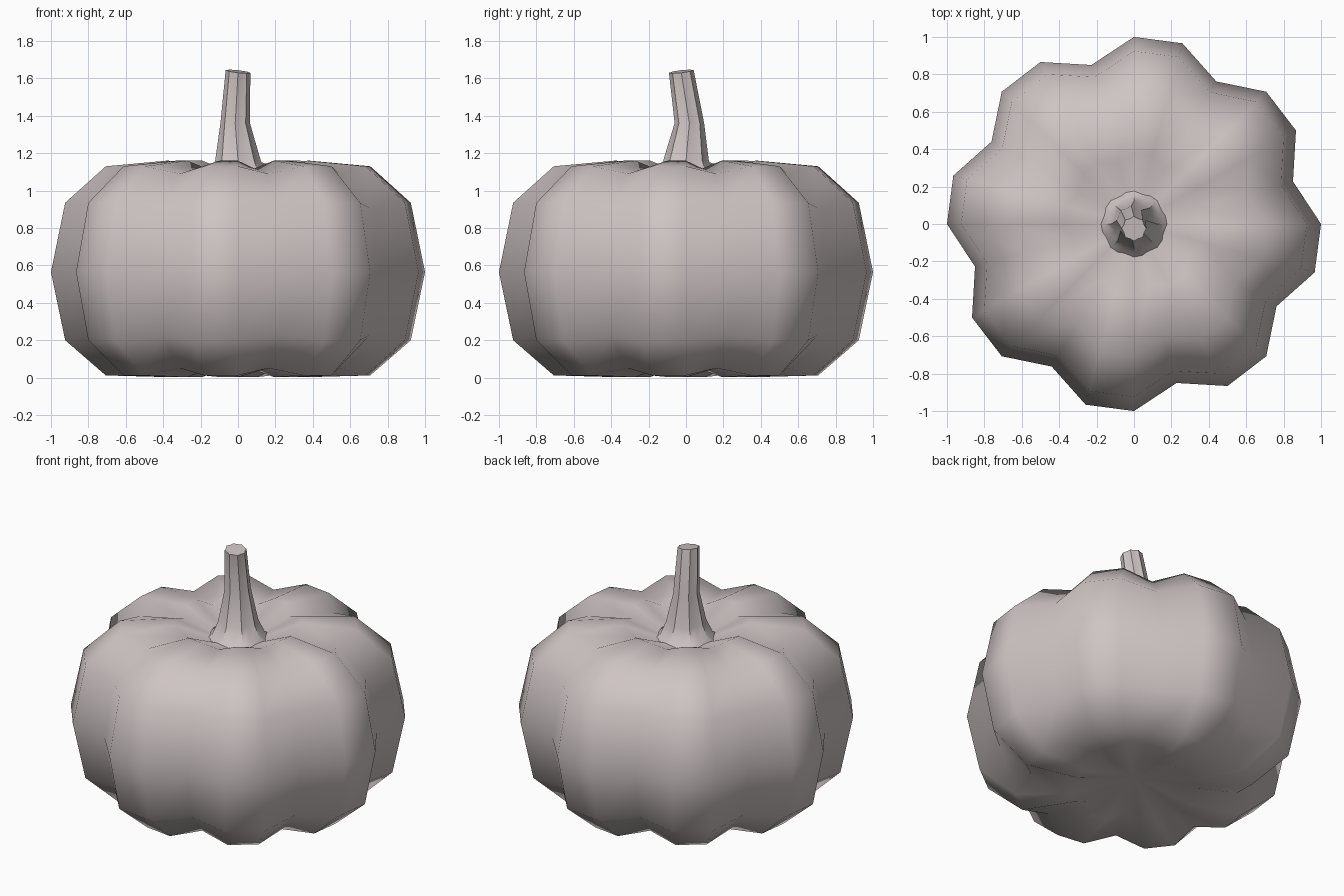
import bpy, bmesh
from math import sin, cos, radians, tau
from mathutils import Vector

cube = bpy.data.objects.get("Cube")
if cube:
    bpy.data.objects.remove(cube)

# One pale pinkish clay colour
clay = bpy.data.materials.new("pale_clay")
clay.use_nodes = True
colour = (0.62, 0.55, 0.55, 1)
clay.diffuse_color = colour
clay.node_tree.nodes["Principled BSDF"].inputs["Base Color"].default_value = colour


def bridge(bm, a, b):
    """Join two rings of equal length with quads."""
    n = len(a)
    for i in range(n):
        bm.faces.new((a[i], a[(i + 1) % n], b[(i + 1) % n], b[i]))


def finish(name, bm):
    bmesh.ops.recalc_face_normals(bm, faces=bm.faces)
    mesh = bpy.data.meshes.new(name)
    bm.to_mesh(mesh)
    bm.free()
    obj = bpy.data.objects.new(name, mesh)
    bpy.context.collection.objects.link(obj)
    mesh.materials.append(clay)
    for p in mesh.polygons:
        p.use_smooth = True
    return obj


# Ribbed body: eight lobes, three segments each, with the third a groove
MID, SEGMENTS = 0.565, 24
profile = [(0.383, -0.562), (0.707, -0.553), (0.924, -0.365), (1, 0),
           (0.924, 0.37), (0.707, 0.565), (0.383, 0.595)]
bm = bmesh.new()
rings = []
for r, h in profile:
    ring = []
    for i in range(SEGMENTS):
        a = tau * i / SEGMENTS
        groove = i % 3 == 1
        rr = r * (0.88 if groove else 1)
        hh = h * (0.93 if groove else 1)
        ring.append(bm.verts.new((rr * cos(a), rr * sin(a), MID + hh)))
    rings.append(ring)
for low, high in zip(rings, rings[1:]):
    bridge(bm, low, high)
# Dimples at both poles
for ring, z in ((rings[0], 0.1), (rings[-1], 0.99)):
    pole = bm.verts.new((0, 0, z))
    for i in range(SEGMENTS):
        bm.faces.new((ring[i], ring[(i + 1) % SEGMENTS], pole))
finish("pumpkin_body", bm)

# Fluted, bent stem that flares into the dimple
STEM_SIDES = 16
stations = [((0, 0, 1.0), 0.27), ((0, 0, 1.08), 0.16), ((0, 0, 1.16), 0.122),
            ((-0.015, 0.018, 1.36), 0.079), ((0, -0.025, 1.637), 0.066)]
bm = bmesh.new()
previous = None
for k, (centre, r) in enumerate(stations):
    top = k == len(stations) - 1
    ring = []
    for i in range(STEM_SIDES):
        a = tau * i / STEM_SIDES
        rr = r * (0.88 if i % 2 else 1)
        x, y = rr * cos(a), rr * sin(a)
        tilt = 0.11 * (y - x) if top else 0
        ring.append(bm.verts.new(Vector(centre) + Vector((x, y, tilt))))
    if previous:
        bridge(bm, previous, ring)
    previous = ring
bm.faces.new(previous)
stem = finish("stem", bm)
bpy.context.view_layer.objects.active = stem
stem.select_set(True)
bpy.ops.object.shade_smooth_by_angle(angle=radians(50))
